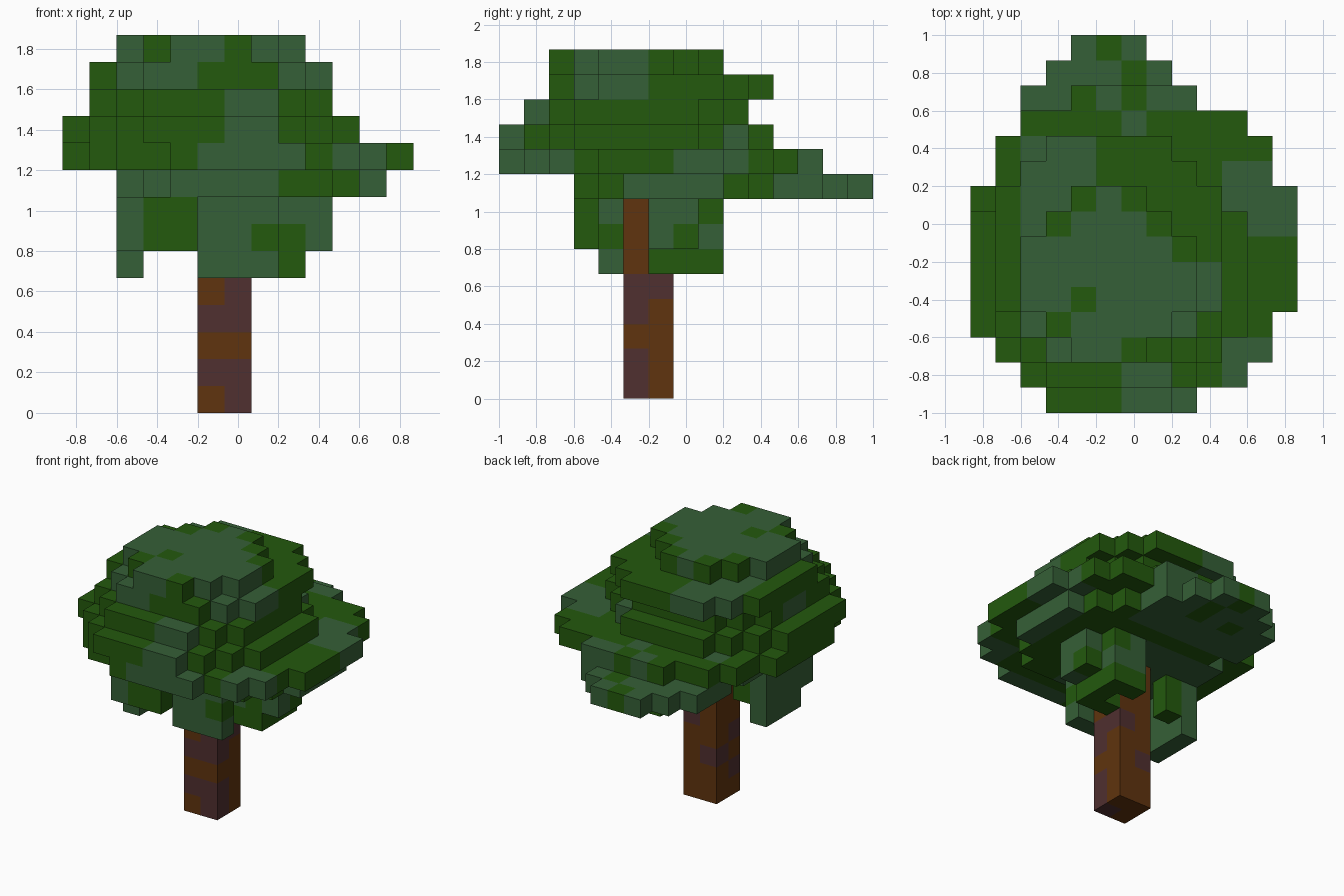
import bpy, bmesh
from mathutils import Vector

cube = bpy.data.objects.get("Cube")
if cube:
    bpy.data.objects.remove(cube, do_unlink=True)

S = 2 / 15  # edge length of one block


def material(name, rgb):
    m = bpy.data.materials.new(name)
    m.use_nodes = True
    col = (*rgb, 1)
    m.diffuse_color = col
    m.node_tree.nodes["Principled BSDF"].inputs["Base Color"].default_value = col
    return m


LEAF = [material("leaf green", (0.017, 0.100, 0.004)),
        material("leaf grey green", (0.036, 0.115, 0.038))]
BARK = [material("bark brown", (0.117, 0.034, 0.0044)),
        material("bark purple brown", (0.080, 0.029, 0.029))]


def box(i0, i1, j0, j1, k0, k1):
    return {(i, j, k) for i in range(i0, i1 + 1)
            for j in range(j0, j1 + 1) for k in range(k0, k1 + 1)}


def disc(ci, cj, k, limit):
    return {(i, j, k) for i in range(13) for j in range(15)
            if (i - ci) ** 2 + (j - cj) ** 2 <= limit}


# Each side: outward step and the corners of the face
SIDES = []
for axis in range(3):
    for sign in (0, 1):
        step = [0, 0, 0]
        step[axis] = 2 * sign - 1
        corners = []
        for u, v in ((0, 0), (1, 0), (1, 1), (0, 1)):
            c = [0, 0, 0]
            c[axis], c[(axis + 1) % 3], c[(axis + 2) % 3] = sign, u, v
            corners.append(tuple(c))
        SIDES.append((step, corners if sign else corners[::-1]))


def build(name, cells, second, mats):
    """Outer skin of a set of blocks; blocks in 'second' take the second colour."""
    bm = bmesh.new()
    verts = {}
    for (i, j, k) in sorted(cells):
        for (di, dj, dk), corners in SIDES:
            if (i + di, j + dj, k + dk) in cells:
                continue
            ring = []
            for a, b, c in corners:
                p = (i + a, j + b, k + c)
                if p not in verts:
                    verts[p] = bm.verts.new(Vector((p[0] - 6.5, p[1] - 7.5, p[2])) * S)
                ring.append(verts[p])
            f = bm.faces.new(ring)
            f.material_index = int((i, j, k) in second)
    mesh = bpy.data.meshes.new(name)
    bm.to_mesh(mesh)
    bm.free()
    for m in mats:
        mesh.materials.append(m)
    ob = bpy.data.objects.new(name, mesh)
    bpy.context.collection.objects.link(ob)


# Trunk with darker patches
trunk = box(5, 6, 5, 6, 0, 7)
dark = (box(6, 6, 5, 5, 0, 1) | box(5, 5, 5, 5, 1, 1) | box(5, 6, 5, 5, 3, 3)
        | box(6, 6, 5, 6, 4, 4) | box(5, 5, 6, 6, 2, 2))
build("trunk", trunk, dark, BARK)

# Crown: stacked round layers
crown = disc(5, 5, 13, 12.25)
crown |= disc(5, 6, 12, 20.25)
crown |= disc(5, 5, 11, 20.25)
crown |= disc(5, 5, 10, 30.25)
crown |= disc(6, 6, 9, 42.25)
crown |= disc(5, 11, 8, 12.25) | disc(5, 6.5, 8, 13.5) | disc(8, 6.5, 8, 13.5)

# Crown colour patches
grey = disc(5, 5, 13, 12.25) - {(4, 4, 13), (3, 3, 13), (6, 2, 13), (3, 7, 13), (4, 8, 13),
                                (6, 8, 13), (7, 7, 13), (8, 6, 13)}
grey |= box(2, 4, 2, 10, 12, 12) | box(8, 9, 2, 5, 12, 12)
grey |= box(6, 7, 1, 1, 11, 11) | box(6, 7, 0, 1, 10, 10) | box(8, 8, 9, 9, 10, 10)
grey |= box(1, 1, 5, 6, 11, 11)
grey |= (box(5, 8, 0, 0, 9, 9) | box(10, 12, 7, 9, 9, 9) | box(10, 11, 1, 2, 9, 9)
         | {(6, 11, 9), (2, 10, 9), (8, 12, 9), (7, 12, 9), (5, 12, 9)})
grey |= box(2, 7, 3, 8, 8, 8) | box(11, 11, 5, 8, 8, 8) | box(2, 8, 10, 14, 8, 8)
grey -= {(5, 14, 8), (6, 13, 8), (4, 12, 8), (6, 12, 8)}
build("crown", crown, grey, LEAF)

# Hanging foliage: front curtain, right hollow clump, left hollow clump
front = box(5, 7, 4, 4, 5, 7)
right = (box(2, 2, 4, 6, 5, 7) | box(2, 2, 3, 3, 6, 7)
         | box(3, 4, 3, 3, 6, 7) | box(3, 3, 6, 6, 6, 7))
left = (box(9, 9, 6, 7, 6, 7) | box(7, 8, 8, 8, 5, 7) | box(8, 8, 6, 7, 5, 5)
        | box(7, 7, 6, 6, 5, 7) | box(8, 8, 6, 6, 6, 7))
build("front_foliage", front, front - {(7, 4, 6)} | {(7, 4, 5)}, LEAF)
build("right_foliage", right, box(2, 2, 3, 6, 5, 7), LEAF)
build("left_foliage", left, box(7, 9, 6, 8, 6, 7)
      - {(9, 7, 6), (8, 8, 7), (8, 6, 6)}, LEAF)
